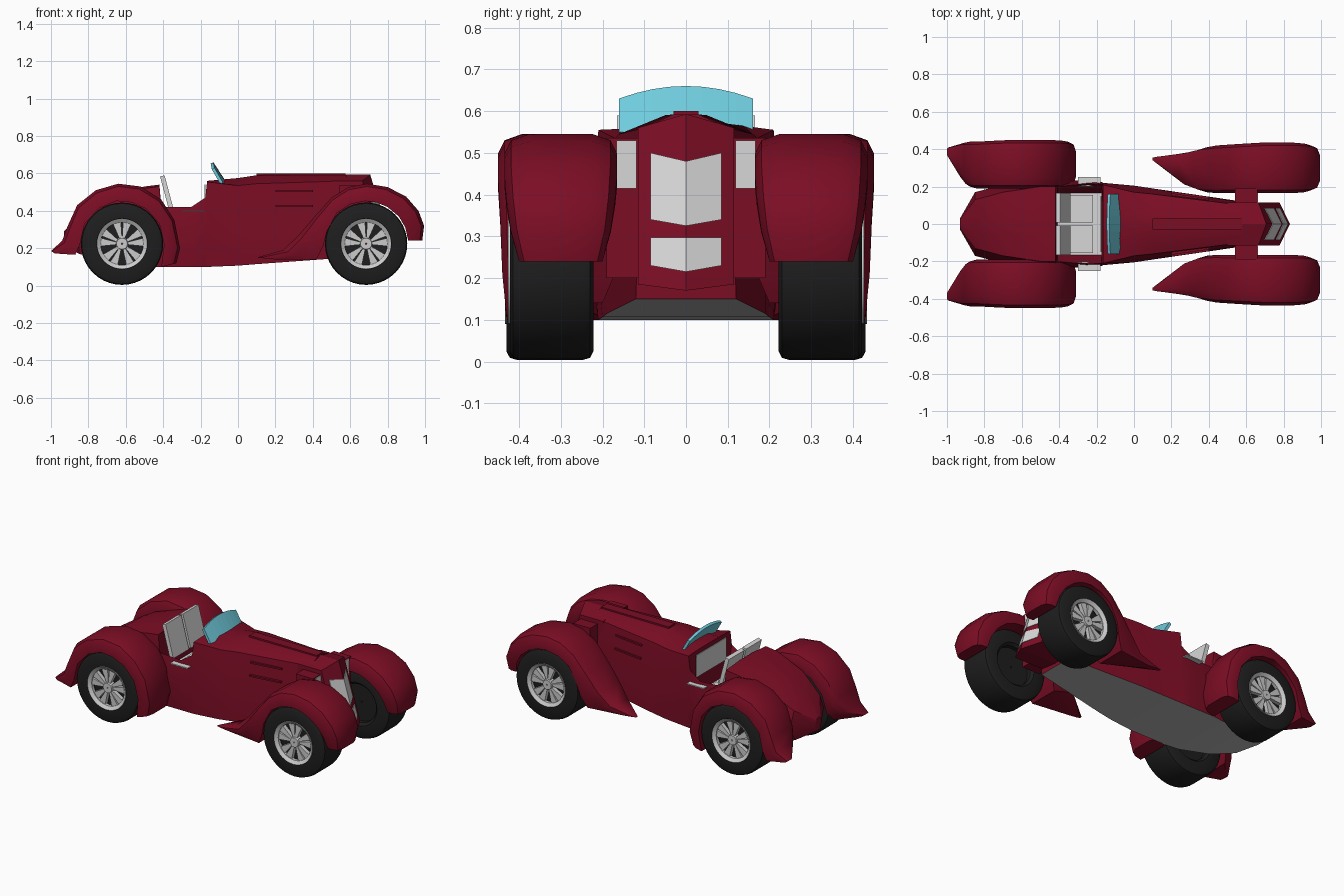
import bpy, bmesh
from math import radians, pi, cos, sin
from mathutils import Matrix

if "Cube" in bpy.data.objects:
    bpy.data.objects.remove(bpy.data.objects["Cube"])


def material(name, rgb):
    m = bpy.data.materials.new(name)
    m.use_nodes = True
    m.diffuse_color = (*rgb, 1)
    m.node_tree.nodes["Principled BSDF"].inputs["Base Color"].default_value = (*rgb, 1)
    return m


RED = material("dark red paint", (0.2, 0.004, 0.018))
BLACK = material("tyre black", (0.013, 0.013, 0.013))
LIGHT = material("light grey", (0.68, 0.68, 0.68))
SILVER = material("rim silver", (0.6, 0.6, 0.6))
UNDER = material("underside grey", (0.45, 0.45, 0.45))
GLASS = material("blue glass", (0.16, 0.6, 0.72))


def finish(name, bm, mats, angle=0):
    bmesh.ops.recalc_face_normals(bm, faces=bm.faces)
    me = bpy.data.meshes.new(name)
    bm.to_mesh(me)
    bm.free()
    for m in mats:
        me.materials.append(m)
    if angle:
        me.polygons.foreach_set("use_smooth", [True] * len(me.polygons))
        me.set_sharp_from_angle(angle=radians(angle))
    ob = bpy.data.objects.new(name, me)
    bpy.context.collection.objects.link(ob)
    return ob


def loft(sections, closed=False):
    """Skin between rings of points; closed joins last ring to first."""
    bm = bmesh.new()
    rings = [[bm.verts.new(p) for p in s] for s in sections]
    pairs = list(zip(rings, rings[1:] + rings[:1]))
    for a, b in pairs if closed else pairs[:-1]:
        for i in range(len(a)):
            j = (i + 1) % len(a)
            bm.faces.new((a[i], a[j], b[j], b[i]))
    if not closed:
        bm.faces.new(rings[0])
        bm.faces.new(rings[-1])
    return bm


def box(name, lo, hi, mat, tilt=0):
    bm = bmesh.new()
    size = [b - a for a, b in zip(lo, hi)]
    mid = [(a + b) / 2 for a, b in zip(lo, hi)]
    bmesh.ops.create_cube(bm, size=1, matrix=Matrix.Translation(mid)
                          @ Matrix.Rotation(radians(tilt), 4, 'Y') @ Matrix.Diagonal((*size, 1)))
    return finish(name, bm, [mat])


# Body: x, then half width and height of sill, waist, shoulder and crown
BODY = [
    (-.93, .02, .21, .03, .25, .02, .28, .01, .29),
    (-.85, .12, .17, .17, .27, .13, .36, .05, .38),
    (-.70, .17, .13, .21, .30, .17, .46, .06, .48),
    (-.50, .20, .10, .22, .30, .20, .52, .06, .53),
    (-.42, .21, .10, .22, .30, .20, .53, .06, .54),
    (-.41, .21, .10, .22, .30, .20, .42, .165, .30),
    (-.25, .21, .10, .24, .30, .215, .42, .165, .30),
    (-.175, .21, .10, .225, .30, .21, .47, .165, .30),
    (-.165, .21, .10, .22, .30, .21, .555, .10, .56),
    (0, .20, .107, .205, .30, .17, .535, .06, .575),
    (.10, .19, .115, .19, .30, .16, .545, .05, .59),
    (.58, .12, .15, .115, .35, .10, .56, .03, .592),
]


def body_section(x, *v):
    half = [(v[i], v[i + 1]) for i in (0, 2, 4, 6)]
    return [(x, y, z) for y, z in half] + [(x, -y, z) for y, z in reversed(half)]


bm = loft([body_section(*s) for s in BODY])
bm.normal_update()
bmesh.ops.recalc_face_normals(bm, faces=bm.faces)
for f in bm.faces:
    c = f.calc_center_median()
    if f.normal.z < -.6:
        f.material_index = 1
    elif f.normal.z > .9 and c.z < .32 and -.42 < c.x < -.16:
        f.material_index = 2
finish("body", bm, [RED, UNDER, LIGHT], 25)


# Pointed, leaning nose and its grille plates
def nose_x(y, z):
    return .825 - .45 * abs(y) - .3 * (z - .2)


def nose_part(name, w, z0, z1, dip, back, lift, mat):
    sections = []
    for i in range(-2, 3):
        y = w * i / 2
        top = z1 - dip * (1 - abs(i) / 2)
        bot = z0 - .015 * (1 - abs(i) / 2)
        fb, ft = nose_x(y, bot) + lift, nose_x(y, top) + lift
        sections.append([(fb, y, bot), (ft, y, top),
                         (back or ft - .01, y, top), (back or fb - .01, y, bot)])
    finish(name, loft(sections), [mat])


nose_part("nose_cowl", .115, .185, .56, -.033, .5, 0, RED)
nose_part("upper_grille", .085, .34, .5, .02, None, .004, LIGHT)
nose_part("lower_grille", .085, .23, .297, 0, None, .004, LIGHT)
box("hood_lid", (.1, -.03, .58), (.575, .03, .6), RED)

# Windscreen: curved pane leaning back
N = 8
panes = []
for i in range(N + 1):
    t = 2 * i / N - 1
    y, sweep = .16 * t, .02 * t * t
    xb, xt, zt = -.06 - sweep, -.132 + .3 * sweep, .66 - .03 * t * t
    panes.append([(xb, y, .55), (xt, y, zt), (xt - .014, y, zt - .008), (xb - .016, y, .545)])
finish("windscreen", loft(panes), [GLASS])
box("dashboard", (-.18, -.15, .40), (-.174, .15, .54), LIGHT)

# Fender outlines: outer x, z, arch x, z, inner and outer y
NOSE_FENDER = [
    (.985, .24, .91, .24, .20, .40), (.995, .32, .895, .31, .18, .42),
    (.965, .40, .86, .37, .17, .43), (.90, .475, .80, .42, .165, .435),
    (.80, .527, .74, .445, .165, .435), (.69, .545, .68, .452, .165, .435),
    (.59, .527, .60, .435, .165, .43), (.50, .47, .53, .39, .165, .425),
    (.41, .37, .475, .29, .165, .42), (.32, .265, .455, .21, .17, .41),
    (.24, .19, .42, .14, .20, .39), (.10, .15, .20, .14, .335, .36)]
TAIL_FENDER = [
    (-.33, .12, -.41, .10, .21, .43), (-.31, .20, -.395, .22, .20, .44),
    (-.34, .35, -.42, .33, .19, .445), (-.41, .46, -.49, .41, .19, .45),
    (-.52, .53, -.57, .445, .19, .45), (-.64, .545, -.65, .452, .19, .45),
    (-.76, .51, -.74, .415, .19, .445), (-.86, .43, -.82, .33, .19, .44),
    (-.91, .32, -.845, .22, .20, .44), (-.94, .24, -.87, .165, .24, .435),
    (-1.0, .185, -.98, .172, .36, .41)]
ROUND = [(0, 0), (.5, 0), (.84, .06), (1, .22), (1, .78), (.84, .94), (.5, 1), (0, 1)]


def fender(name, rows, side):
    rings = [[(ax + (ox - ax) * t, side * (y0 + (y1 - y0) * w), az + (oz - az) * t)
              for t, w in ROUND] for ox, oz, ax, az, y0, y1 in rows]
    finish(name, loft(rings), [RED], 40)


def lathe(name, profile, centre, mat, closed=True, steps=40):
    rings = []
    for k in range(steps):
        a = 2 * pi * k / steps
        rings.append([(centre[0] + r * cos(a), centre[1] + y, centre[2] + r * sin(a))
                      for r, y in profile])
    finish(name, loft(rings, closed), [mat], 35)


TYRE = [(.12, -.085), (.135, -.1), (.2, -.1), (.215, -.092), (.22, -.075),
        (.22, .075), (.215, .092), (.2, .1), (.135, .1), (.12, .085)]


def wheel(name, x, y, side):
    c = (x, side * y, .224)
    lathe(name + "_tyre", TYRE, c, BLACK)
    lathe(name + "_backing", [(.005, -.06), (.122, -.06), (.122, .06), (.005, .06)], c, BLACK)
    face = [(.114, .07), (.134, .07), (.134, .104), (.114, .09)]
    lathe(name + "_rim", [(r, side * d) for r, d in face], c, SILVER)
    hub = [(.004, .06), (.036, .06), (.03, .095), (.004, .095)]
    lathe(name + "_hub", [(r, side * d) for r, d in hub], c, SILVER, steps=20)
    # Paired spokes flare outwards to the rim
    for k in range(10):
        a = 2 * pi * (k // 2) / 5 + pi / 2 + (.24 if k % 2 else -.24)
        rings = [[(c[0] + r * cos(a) - u * sin(a), c[1] + side * d, c[2] + r * sin(a) + u * cos(a))
                  for u, d in ((-w, .055), (w, .055), (w, .085), (-w, .085))]
                 for r, w in ((.025, .006), (.12, .023))]
        finish(name + "_spoke", loft(rings), [SILVER])


for s, tag in ((1, "a"), (-1, "b")):
    fender("nose_fender_" + tag, NOSE_FENDER, s)
    fender("tail_fender_" + tag, TAIL_FENDER, s)
    wheel("nose_wheel_" + tag, .685, .322, s)
    wheel("tail_wheel_" + tag, -.62, .33, s)

    def side_box(name, lo, hi, mat, tilt=0):
        y = sorted((s * lo[1], s * hi[1]))
        return box(name + "_" + tag, (lo[0], y[0], lo[2]), (hi[0], y[1], hi[2]), mat, tilt)

    # Seats, door ledges, nose side panels and fender brackets
    side_box("seat_back", (-.39, .008, .38), (-.365, .165, .59), LIGHT, -15)
    side_box("seat_cushion", (-.36, .008, .29), (-.22, .155, .33), LIGHT)
    side_box("door_ledge", (-.3, .2, .395), (-.18, .25, .402), LIGHT)
    side_box("fender_bracket", (.54, .08, .2), (.66, .19, .535), RED)
    side_box("nose_side_panel", (.658, .118, .415), (.664, .166, .53), LIGHT)
    # Hood louvres follow the taper of the hood
    for z in (.42, .5):
        rings = [[(x, s * (y + d), z + h) for d, h in ((-.03, 0), (.006, 0), (.006, .01), (-.03, .01))]
                 for x, y in ((.2, .168 - (z - .42) * .12), (.4, .14 - (z - .42) * .12))]
        finish("hood_louvre_" + tag, loft(rings), [RED])
